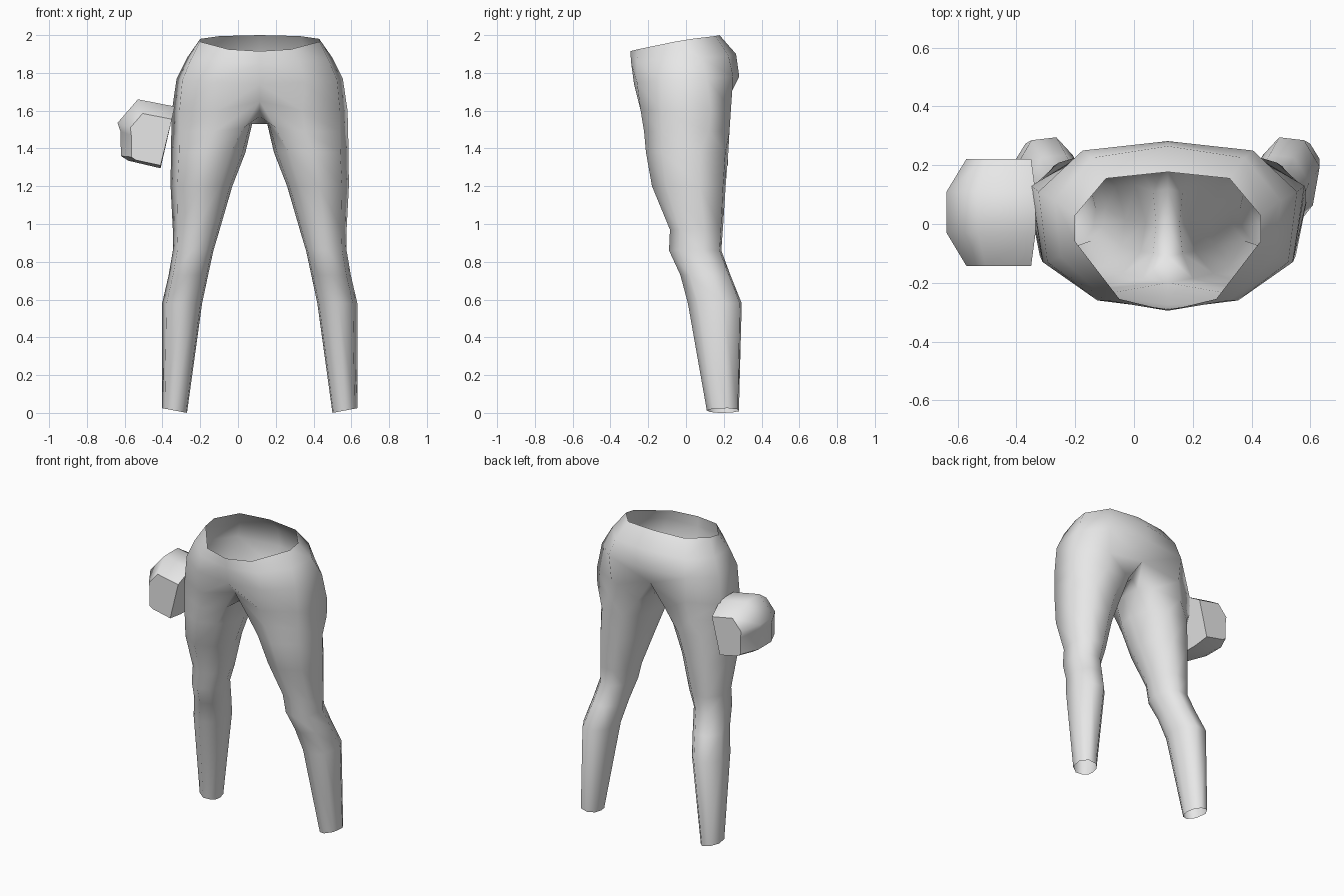
import bpy, bmesh

if "Cube" in bpy.data.objects:
    bpy.data.objects.remove(bpy.data.objects["Cube"])

grey = bpy.data.materials.new("cloth grey")
grey.diffuse_color = (0.8, 0.8, 0.8, 1)
grey.use_nodes = True
grey.node_tree.nodes["Principled BSDF"].inputs["Base Color"].default_value = grey.diffuse_color
CX = 0.115  # symmetry plane of the trousers


def make(name, bm, x=0.0):
    me = bpy.data.meshes.new(name)
    bm.to_mesh(me)
    bm.free()
    me.materials.append(grey)
    for p in me.polygons:
        p.use_smooth = True
    ob = bpy.data.objects.new(name, me)
    ob.location.x = x
    bpy.context.collection.objects.link(ob)
    return ob


def bridge(bm, up, low, closed):
    n = len(up)
    for j in range(n if closed else n - 1):
        k = (j + 1) % n
        bm.faces.new((up[j], low[j], low[k], up[k]))


bm = bmesh.new()

# Pelvis: half rows running front centre -> outer side -> back centre
pelvis = [
    [(0, -.295, 1.915), (.165, -.255, 1.925), (.315, -.06, 1.965),
     (.315, .03, 1.98), (.21, .155, 1.995), (0, .177, 2.0)],
    [(0, -.29, 1.85), (.21, -.26, 1.86), (.365, -.11, 1.87),
     (.385, .08, 1.88), (.26, .225, 1.89), (0, .265, 1.90)],
    [(0, -.275, 1.74), (.24, -.26, 1.75), (.41, -.13, 1.76),
     (.44, .11, 1.77), (.29, .25, 1.78), (0, .282, 1.78)],
    [(0, -.20, 1.65), (.225, -.24, 1.60), (.425, -.13, 1.60),
     (.465, .13, 1.60), (.28, .238, 1.61), (0, .22, 1.66)],
]
rows = [[bm.verts.new(p) for p in r] for r in pelvis]
for a, b in zip(rows, rows[1:]):
    bridge(bm, a, b, False)

# Crotch seam closes the last pelvis row into a full leg ring
seam = [(0, .12, 1.58), (0, 0, 1.53), (0, -.11, 1.57)]
ring = rows[-1] + [bm.verts.new(p) for p in seam]

# Upper thigh ring
upper = [(.085, -.185, 1.51), (.24, -.222, 1.49), (.425, -.13, 1.49),
         (.468, .12, 1.49), (.30, .23, 1.49), (.10, .205, 1.51),
         (.05, .11, 1.53), (.04, 0, 1.53), (.05, -.10, 1.53)]
new = [bm.verts.new(p) for p in upper]
bridge(bm, ring, new, True)
ring = new

# Leg: one ring shape fitted to inner x, outer x, front y, back y, height, hem tilt
shape = [(-.6, -.8), (.05, -1), (.78, -.62), (1, .3), (.5, .93),
         (-.3, 1), (-.82, .58), (-1, 0), (-.92, -.45)]
leg = [(.19, .585, -.212, .224, 1.38, 0), (.26, .587, -.18, .21, 1.2, 0),
       (.327, .575, -.085, .195, .97, 0), (.36, .575, -.09, .187, .86, 0),
       (.388, .597, -.03, .235, .73, 0), (.42, .632, .01, .295, .58, 0),
       (.50, .632, .11, .28, .0125, .0125)]
for xi, xo, yf, yb, z, tilt in leg:
    new = [bm.verts.new(((xi + xo) / 2 - CX + u * (xo - xi) / 2,
                         (yf + yb) / 2 + v * (yb - yf) / 2, z + u * tilt))
           for u, v in shape]
    bridge(bm, ring, new, True)
    ring = new

trousers = make("trousers", bm, CX)
mirror = trousers.modifiers.new("mirror", 'MIRROR')
mirror.merge_threshold = 0.001

# Hip pouch: side profile lofted front to back, fuller in the middle
middle = [(-.53, 1.66), (-.335, 1.622), (-.41, 1.295), (-.58, 1.335),
          (-.62, 1.36), (-.622, 1.49), (-.638, 1.535)]
end = [(-.505, 1.585), (-.35, 1.555), (-.41, 1.31), (-.54, 1.338),
       (-.565, 1.355), (-.565, 1.47), (-.57, 1.51)]
bm = bmesh.new()
loops = [[bm.verts.new((x, y, z)) for x, z in prof]
         for y, prof in ((-.143, end), (-.03, middle), (.11, middle), (.222, end))]
for a, b in zip(loops, loops[1:]):
    bridge(bm, a, b, True)
bm.faces.new(loops[0])
bm.faces.new(loops[-1][::-1])
bmesh.ops.recalc_face_normals(bm, faces=bm.faces)
pouch = make("hip_pouch", bm)
bpy.context.view_layer.objects.active = pouch
pouch.select_set(True)
bpy.ops.object.shade_smooth_by_angle(angle=0.9)
